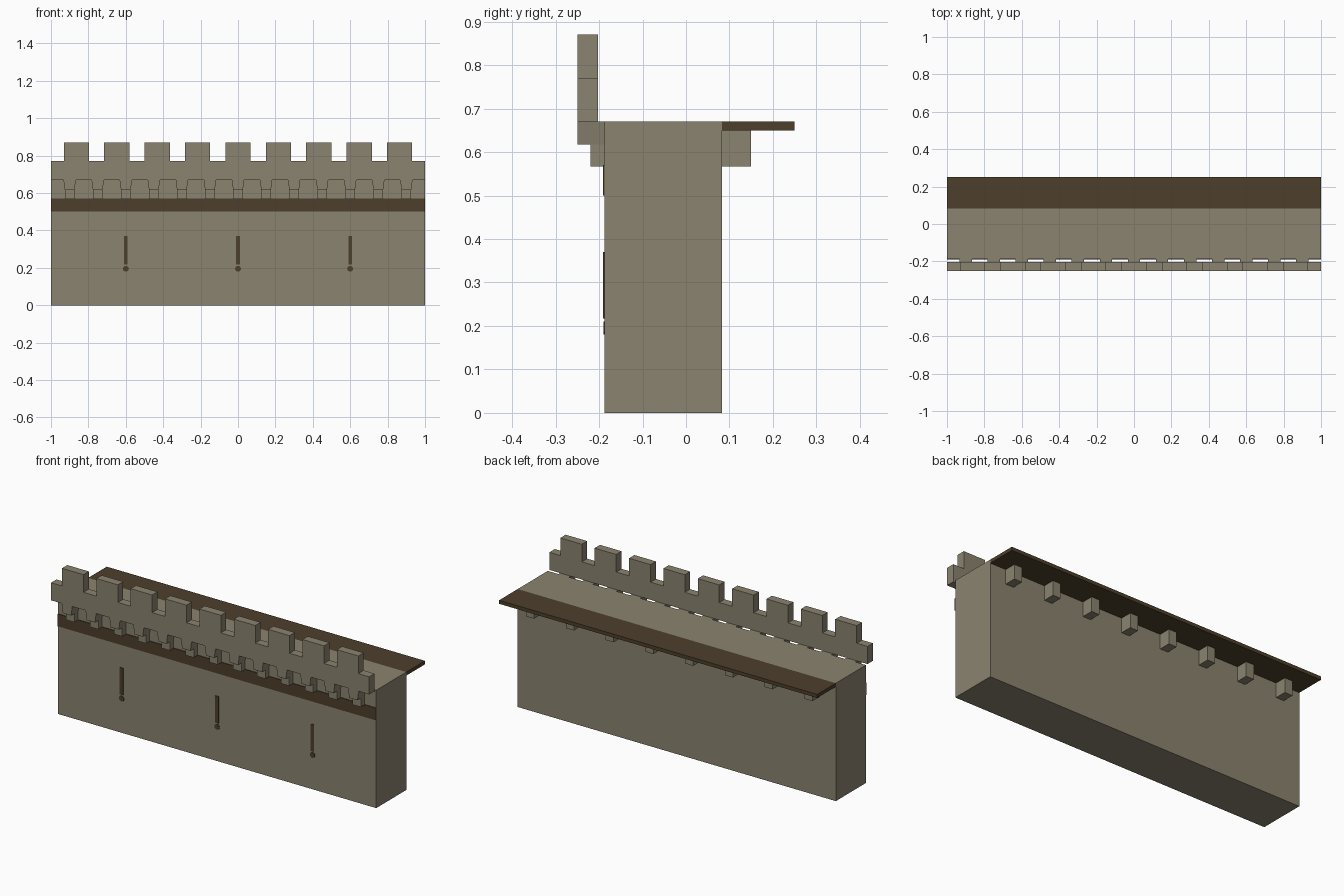
import bpy, bmesh, math

if "Cube" in bpy.data.objects:
    bpy.data.objects.remove(bpy.data.objects["Cube"])


def material(name, color):
    m = bpy.data.materials.new(name)
    m.diffuse_color = (*color, 1)
    m.use_nodes = True
    m.node_tree.nodes["Principled BSDF"].inputs["Base Color"].default_value = m.diffuse_color
    return m


STONE = material("stone", (0.258, 0.227, 0.162))
WOOD = material("dark_wood", (0.074, 0.050, 0.024))


def finish(name, bm, mat):
    bmesh.ops.recalc_face_normals(bm, faces=bm.faces)
    me = bpy.data.meshes.new(name)
    bm.to_mesh(me)
    bm.free()
    me.materials.append(mat)
    ob = bpy.data.objects.new(name, me)
    bpy.context.collection.objects.link(ob)
    return ob


def prism(name, outline, y0, y1, mat):
    """Extrude an xz outline from y0 to y1."""
    bm = bmesh.new()
    face = bm.faces.new([bm.verts.new((x, y0, z)) for x, z in outline])
    ext = bmesh.ops.extrude_face_region(bm, geom=[face])
    verts = [v for v in ext["geom"] if isinstance(v, bmesh.types.BMVert)]
    bmesh.ops.translate(bm, verts=verts, vec=(0, y1 - y0, 0))
    return finish(name, bm, mat)


def box(name, x0, x1, y0, y1, z0, z1, mat):
    return prism(name, [(x0, z0), (x1, z0), (x1, z1), (x0, z1)], y0, y1, mat)


FRONT, BACK, TOP = -0.187, 0.083, 0.67

# Main wall and the timber band along its front
box("wall", -1, 1, FRONT, BACK, 0, TOP, STONE)
box("front_band", -1, 1, FRONT - 0.004, FRONT, 0.50, 0.57, WOOD)

# Wooden walkway with stone supports beneath
box("walkway", -1, 1, BACK, 0.25, 0.65, TOP, WOOD)
for i in range(8):
    x = -0.875 + 0.25 * i
    box("walkway_support", x - 0.025, x + 0.025, BACK, 0.15, 0.567, 0.65, STONE)

# Crenellated parapet as one stepped outline
outline = [(1, TOP), (-1, TOP), (-1, 0.77)]
for i in range(9):
    x = -0.864 + 0.216 * i
    outline += [(x - 0.0675, 0.77), (x - 0.0675, 0.87),
                (x + 0.0675, 0.87), (x + 0.0675, 0.77)]
outline.append((1, 0.77))
prism("parapet", outline, -0.25, -0.202, STONE)

# Two-step corbels carrying the parapet, open between
for i in range(13):
    x = -0.9 + 0.15 * i
    prism("corbel_upper", [(x - 0.026, 0.617), (x + 0.026, 0.617),
                           (x + 0.033, TOP), (x - 0.033, TOP)], -0.25, FRONT, STONE)
    box("corbel_lower", x - 0.026, x + 0.026, -0.22, FRONT, 0.567, 0.617, STONE)
# Parapet ends rest on the outermost half gaps, left open as elsewhere

# Arrow slits with a round foot
for x in (-0.6, 0, 0.6):
    box("arrow_slit", x - 0.01, x + 0.01, FRONT - 0.004, FRONT, 0.217, 0.37, WOOD)
    ring = [(x + 0.016 * math.cos(a * math.tau / 10),
             0.195 + 0.016 * math.sin(a * math.tau / 10)) for a in range(10)]
    prism("arrow_slit_foot", ring, FRONT - 0.003, FRONT, WOOD)
